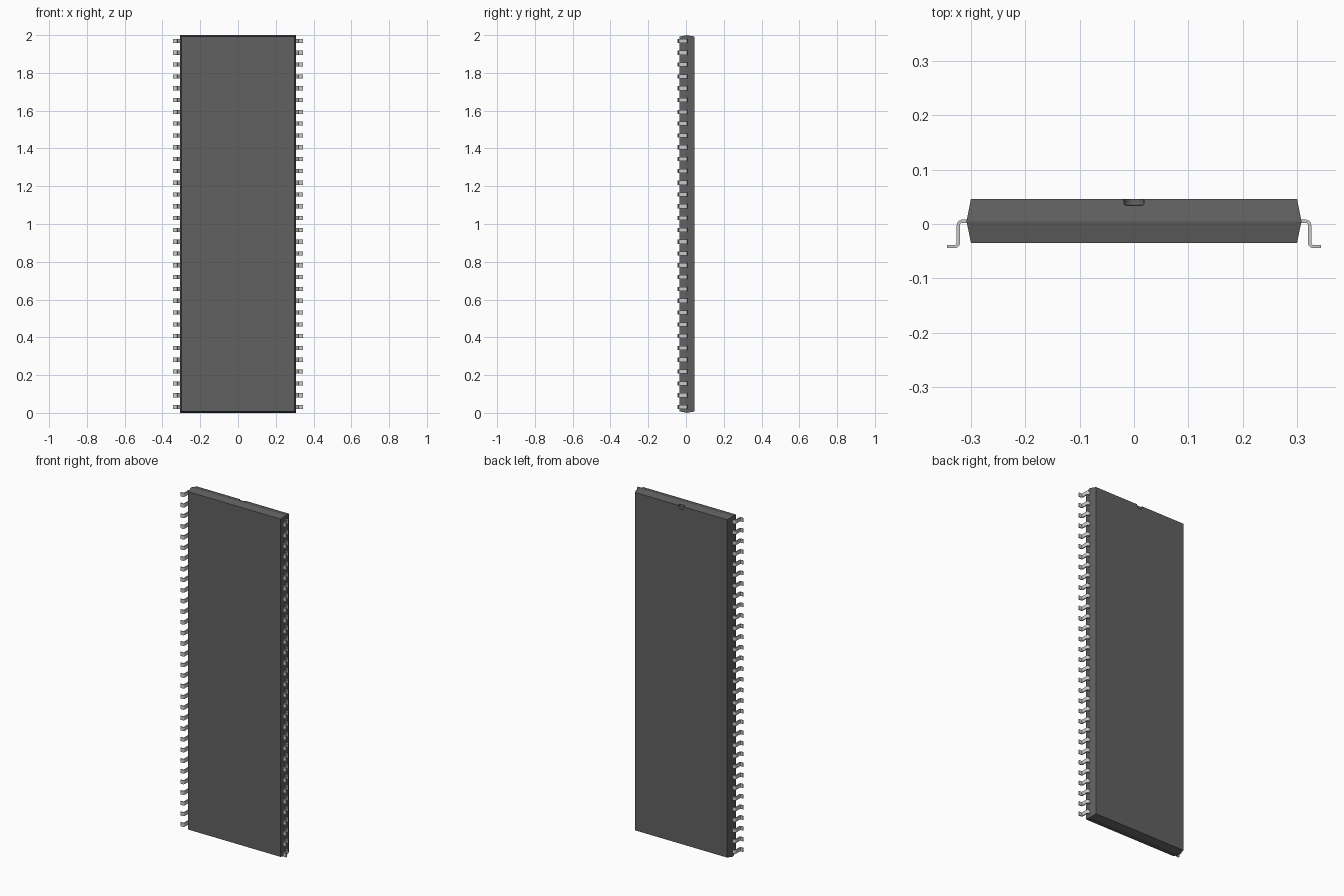
import bpy, bmesh
from math import sin, cos, pi, radians
from mathutils import Vector

if "Cube" in bpy.data.objects:
    bpy.data.objects.remove(bpy.data.objects["Cube"])

PINS, PITCH, PIN_W, PIN_T = 32, 0.0625, 0.022, 0.006
BACK, SEAM, FRONT = 0.046, 0.005, -0.0345   # body levels along y


def material(name, value):
    m = bpy.data.materials.new(name)
    m.diffuse_color = (value, value, value, 1)
    m.use_nodes = True
    m.node_tree.nodes["Principled BSDF"].inputs["Base Color"].default_value = m.diffuse_color
    return m


def make_object(name, bm, mat=None):
    bmesh.ops.recalc_face_normals(bm, faces=bm.faces)
    me = bpy.data.meshes.new(name)
    bm.to_mesh(me)
    bm.free()
    ob = bpy.data.objects.new(name, me)
    bpy.context.collection.objects.link(ob)
    if mat:
        me.materials.append(mat)
    return ob


def smooth(ob):
    bpy.ops.object.select_all(action='DESELECT')
    bpy.context.view_layer.objects.active = ob
    ob.select_set(True)
    bpy.ops.object.shade_smooth_by_angle(angle=radians(35))


# Body: moulded slab, widest at the seam and drafted towards both faces
bm = bmesh.new()
rings = []
for y, inset in ((FRONT, 0.008), (SEAM, 0), (BACK, 0.008)):
    hx, z0, z1 = 0.308 - inset, inset, 2 - inset
    rings.append([bm.verts.new((x, y, z)) for x, z in
                  ((-hx, z0), (hx, z0), (hx, z1), (-hx, z1))])
bm.faces.new(rings[0])
bm.faces.new(rings[-1])
for a, b in zip(rings, rings[1:]):
    for i in range(4):
        j = (i + 1) % 4
        bm.faces.new((a[i], a[j], b[j], b[i]))
body = make_object("chip_body", bm, material("dark_plastic", 0.12))

# Orientation notch: round-bottomed pocket at the top edge of the back face
bm = bmesh.new()
notch_profile = [(0.0145, 0.034), (0.0175, 0.0352), (0.019, 0.0385), (0.019, 0.07)]
seg = 32
loops = [[bm.verts.new((r * cos(2 * pi * k / seg), y, 1.99 + r * sin(2 * pi * k / seg)))
          for k in range(seg)] for r, y in notch_profile]
bm.faces.new(loops[0])
bm.faces.new(loops[-1])
for a, b in zip(loops, loops[1:]):
    for k in range(seg):
        j = (k + 1) % seg
        bm.faces.new((a[k], a[j], b[j], b[k]))
cutter = make_object("notch_cutter", bm)
cutter.hide_render = True
cutter.hide_viewport = True
cut = body.modifiers.new("notch", 'BOOLEAN')
cut.operation = 'DIFFERENCE'
cut.solver = 'EXACT'
cut.object = cutter


# Pin centre line: out, down, out, with rounded bends
def arc(cx, cy, r, a0, a1, n=5):
    return [Vector((cx + r * cos(radians(a0 + (a1 - a0) * i / n)),
                    cy + r * sin(radians(a0 + (a1 - a0) * i / n)))) for i in range(n + 1)]


PX, FOOT, R = 0.323, -0.0415, 0.007
path = ([Vector((0.298, SEAM))]
        + arc(PX - R, SEAM - R, R, 90, 0)
        + arc(PX + R, FOOT + R, R, 180, 270)
        + [Vector((0.344, FOOT))])

# Thicken the line into a profile and extrude it along z
left, right = [], []
for i, p in enumerate(path):
    d = (path[min(i + 1, len(path) - 1)] - path[max(i - 1, 0)]).normalized()
    if i == 0 or i == len(path) - 1:
        d = Vector((1, 0))
    n = Vector((-d.y, d.x)) * PIN_T / 2
    left.append(p + n)
    right.append(p - n)

bm = bmesh.new()
z0 = 1 - PITCH * (PINS - 1) / 2 - PIN_W / 2
top = [bm.verts.new((p.x, p.y, z0)) for p in left]
low = [bm.verts.new((p.x, p.y, z0)) for p in right]
strip = [bm.faces.new((top[i], top[i + 1], low[i + 1], low[i]))
         for i in range(len(path) - 1)]
ext = bmesh.ops.extrude_face_region(bm, geom=strip, use_keep_orig=True)
bmesh.ops.translate(bm, vec=(0, 0, PIN_W),
                    verts=[v for v in ext["geom"] if isinstance(v, bmesh.types.BMVert)])
pins = make_object("pins", bm, material("pin_metal", 0.75))
smooth(pins)

# Repeat the pin up the side and mirror to the other side
arr = pins.modifiers.new("row", 'ARRAY')
arr.count = PINS
arr.use_relative_offset = False
arr.use_constant_offset = True
arr.constant_offset_displace = (0, 0, PITCH)
pins.modifiers.new("both_sides", 'MIRROR')
